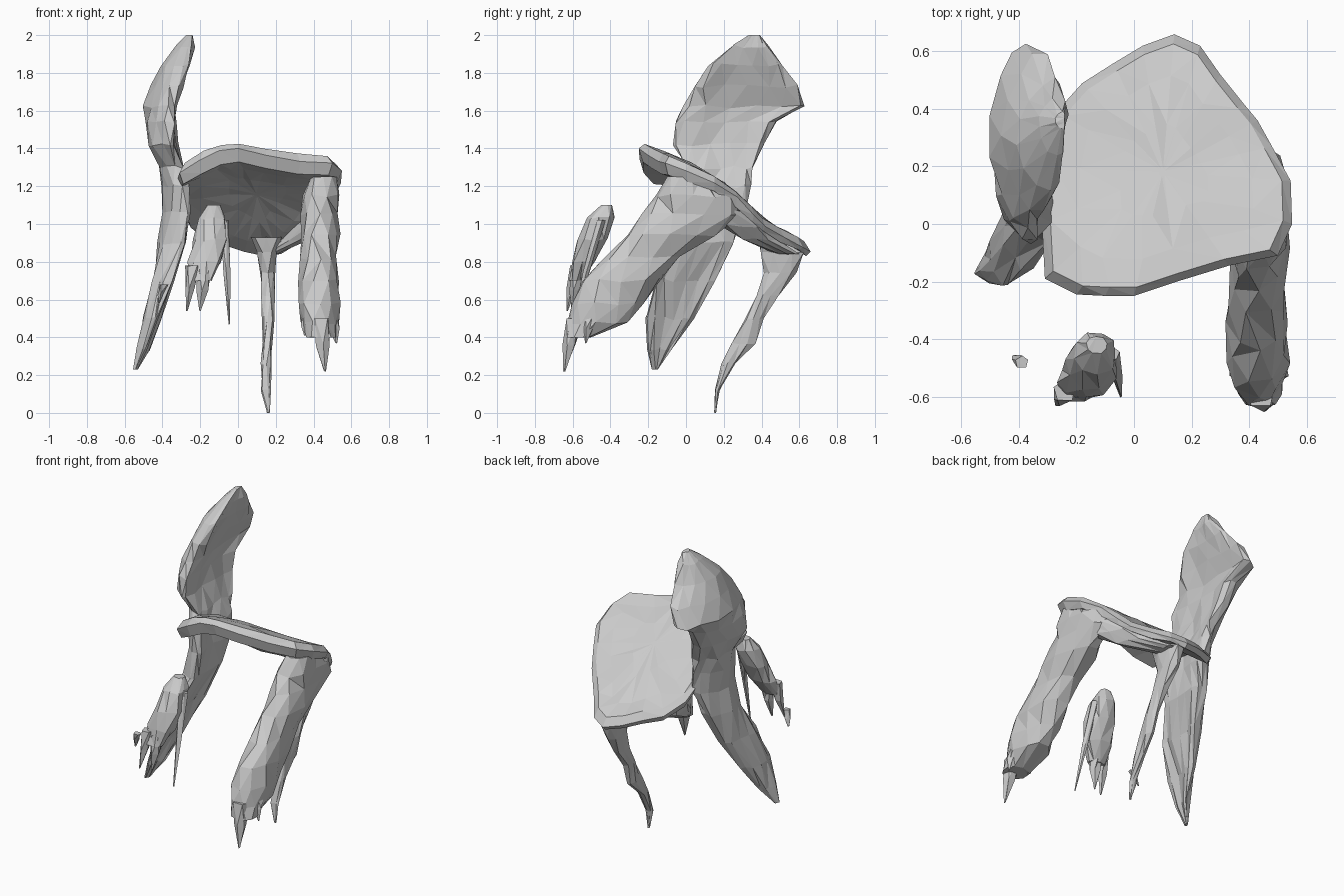
import bpy, bmesh, math, random

random.seed(4)


def finish(bm, name):
    bmesh.ops.recalc_face_normals(bm, faces=bm.faces)
    me = bpy.data.meshes.new(name)
    bm.to_mesh(me)
    bm.free()
    ob = bpy.data.objects.new(name, me)
    bpy.context.collection.objects.link(ob)
    return ob


def skin(name, rings):
    """Join equal-length rings of points into a closed, triangulated skin."""
    bm = bmesh.new()
    vs = [[bm.verts.new(p) for p in r] for r in rings]
    n = len(vs[0])
    for a, b in zip(vs, vs[1:]):
        for i in range(n):
            j = (i + 1) % n
            bm.faces.new((a[i], a[j], b[j], b[i]))
    bm.faces.new(vs[0])
    bm.faces.new(vs[-1])
    bmesh.ops.triangulate(bm, faces=bm.faces)
    return finish(bm, name)


def loft(name, sections, n=10, jit=0.01, bow=0.0):
    """Sections: z, y front, y back, x at front, x at back, x thickness."""
    rings = []
    for k, (z, ya, yb, xa, xb, th) in enumerate(sections):
        end = k in (0, len(sections) - 1)
        j = 0.002 if end else jit
        ring = []
        for i in range(n):
            t = 2 * math.pi * (i + 0.5 * (k % 2)) / n
            c, s = math.cos(t), math.sin(t)
            s = math.copysign(abs(s) ** 0.8, s)
            y = (ya + yb) / 2 + (yb - ya) / 2 * c
            x = (xa + xb) / 2 + (xb - xa) / 2 * c + th / 2 * s
            x -= bow * (1 - c * c) * min(1, (yb - ya) / 0.4)
            ring.append((x + random.uniform(-j, j), y + random.uniform(-j, j),
                         z + random.uniform(-j, j)))
        rings.append(ring)
    return skin(name, rings)


def spike(name, top, r, tip):
    """Torn strand hanging from a leg end."""
    mid = [(a + b) / 2 for a, b in zip(top, tip)]
    loft(name, [(p[2], p[1] - q, p[1] + q, p[0], p[0], 2 * q)
                for p, q in ((top, r), (mid, r * 0.7), (tip, 0.004))], n=5, jit=0.006)


# Seat: drooping slab, high at the front, low at the back, thick front lip
outline = [(-.31, -.19), (-.2, -.245), (-.1, -.25), (0, -.25), (.15, -.2), (.33, -.145),
           (.5, -.11), (.55, 0), (.545, .15), (.48, .27), (.43, .36), (.38, .42), (.3, .52),
           (.23, .62), (.14, .66), (.03, .62), (-.07, .56), (-.18, .49), (-.27, .39),
           (-.31, .2), (-.32, 0)]


def seat_z(x, y):
    front = max(0, min(1, 1 - (y + .25) * 2))
    z = 1.325 - 0.4 * y - 0.42 * y * y
    z += 0.04 * math.exp(-(x / 0.2) ** 2) * front
    z -= 0.06 * math.exp(-((y - .43) / .14) ** 2)
    return z - 0.45 * max(0, -x - 0.12) * front


cx, cy = 0.1, 0.18
rings = []
for s, d in ((.03, .1), (.35, .1), (.7, .05), (.93, 0), (1, .4), (.95, 1),
             (.7, 1), (.35, 1), (.03, 1)):
    ring = []
    for px, py in outline:
        x, y = cx + (px - cx) * s, cy + (py - cy) * s
        j = 0.007 if s > .1 else 0
        thick = .095 - .05 * y
        ring.append((x, y, seat_z(x, y) - d * thick + random.uniform(-j, j)))
    rings.append(ring)
skin("seat", rings)

# Backrest and left leg flow into one another as one upright sheet
loft("backrest_and_left_leg", [
    (.23, -.18, -.15, -.545, -.535, .02),
    (.34, -.21, -.07, -.5, -.48, .05),
    (.5, -.22, .04, -.44, -.42, .08),
    (.7, -.16, .16, -.37, -.36, .1),
    (.9, -.06, .26, -.31, -.31, .14),
    (1.06, -.05, .31, -.28, -.29, .14),
    (1.2, -.04, .34, -.29, -.29, .13),
    (1.3, 0, .36, -.31, -.31, .12),
    (1.42, -.07, .42, -.36, -.34, .13),
    (1.54, -.06, .49, -.36, -.36, .15),
    (1.62, -.02, .63, -.36, -.37, .16),
    (1.73, .04, .59, -.33, -.32, .15),
    (1.84, .12, .51, -.29, -.28, .14),
    (1.94, .24, .44, -.26, -.26, .1),
    (2.0, .33, .39, -.25, -.25, .03)], n=14, bow=.055)

# Right leg: broad slab leaning forward
loft("right_leg", [
    (1.25, -.1, .1, .45, .46, .14),
    (1.15, -.16, .24, .44, .45, .2),
    (1.05, -.24, .28, .43, .44, .2),
    (.94, -.32, .16, .43, .44, .2),
    (.82, -.45, -.03, .43, .43, .2),
    (.7, -.55, -.13, .43, .43, .21),
    (.58, -.61, -.23, .43, .43, .22),
    (.48, -.63, -.31, .43, .43, .2),
    (.4, -.64, -.5, .44, .44, .16)])
spike("right_leg_strand_inner", (.37, -.5, .52), .04, (.355, -.54, .41))
spike("right_leg_strand_middle", (.44, -.59, .5), .05, (.46, -.645, .22))
spike("right_leg_strand_outer", (.49, -.5, .52), .04, (.52, -.53, .37))

# Skirt under the right rim joining leg and rear corner
loft("right_rim_skirt", [
    (.84, .48, .6, .17, .2, .08),
    (.92, .3, .5, .36, .24, .1),
    (.99, .18, .4, .44, .34, .1),
    (1.07, .1, .3, .48, .42, .1)], n=8)

# Rear leg: thin curved blade
loft("rear_leg", [
    (0, .15, .16, .16, .16, .015),
    (.12, .155, .18, .145, .15, .05),
    (.26, .19, .26, .15, .15, .05),
    (.37, .24, .37, .155, .155, .05),
    (.5, .31, .41, .16, .16, .06),
    (.62, .37, .49, .16, .16, .07),
    (.74, .41, .58, .155, .155, .08),
    (.85, .39, .63, .15, .15, .11),
    (.93, .38, .5, .15, .15, .16)], n=8, jit=.006)

# Detached front left leg stump with torn strands
loft("front_left_stump", [
    (.7, -.62, -.55, -.2, -.2, .12),
    (.8, -.61, -.48, -.175, -.175, .18),
    (.92, -.575, -.41, -.15, -.15, .18),
    (1.03, -.52, -.375, -.135, -.135, .15),
    (1.1, -.45, -.39, -.13, -.13, .07)], n=9)
spike("stump_strand_left", (-.24, -.58, .78), .04, (-.27, -.63, .54))
spike("stump_strand_middle", (-.18, -.57, .76), .04, (-.2, -.6, .54))
spike("stump_strand_right", (-.075, -.45, 1.02), .025, (-.045, -.6, .47))

# Loose chip
spike("loose_chip", (-.39, -.48, .68), .022, (-.42, -.46, .58))
